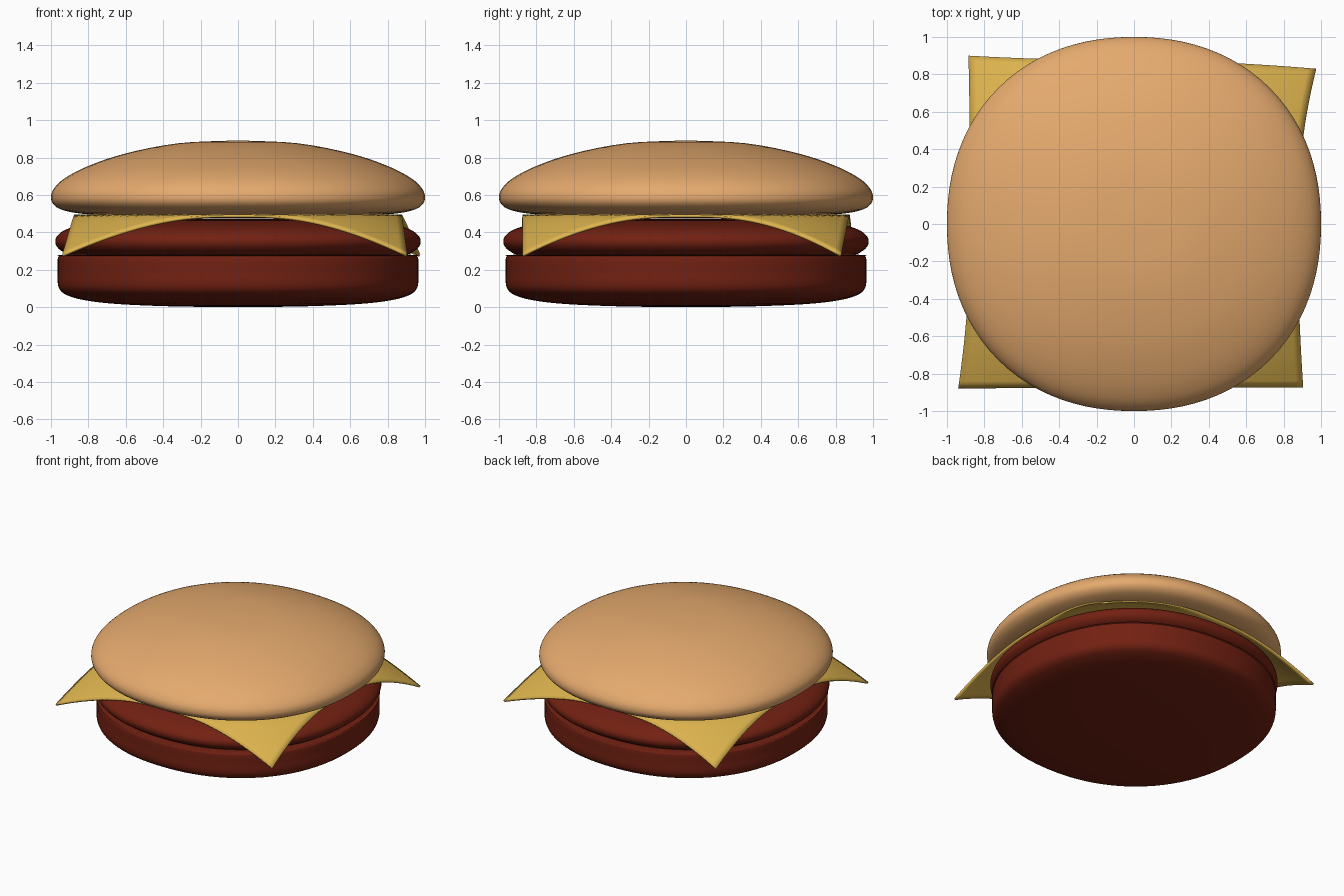
import bpy, bmesh, math
from mathutils import Vector

if "Cube" in bpy.data.objects:
    bpy.data.objects.remove(bpy.data.objects["Cube"])


def material(name, rgb):
    m = bpy.data.materials.new(name)
    m.diffuse_color = (*rgb, 1)
    m.use_nodes = True
    m.node_tree.nodes["Principled BSDF"].inputs["Base Color"].default_value = m.diffuse_color
    return m


def finish(bm, name, mat, angle=50):
    bmesh.ops.recalc_face_normals(bm, faces=bm.faces)
    me = bpy.data.meshes.new(name)
    bm.to_mesh(me)
    bm.free()
    ob = bpy.data.objects.new(name, me)
    bpy.context.collection.objects.link(ob)
    me.materials.append(mat)
    bpy.ops.object.select_all(action='DESELECT')
    ob.select_set(True)
    bpy.context.view_layer.objects.active = ob
    bpy.ops.object.shade_smooth_by_angle(angle=math.radians(angle))
    return ob


def smooth_profile(pts, steps=4):
    # Catmull-Rom curve through the profile points
    p = [Vector(q) for q in pts]
    p = [p[0] * 2 - p[1]] + p + [p[-1] * 2 - p[-2]]
    out = []
    for a, b, c, d in zip(p, p[1:], p[2:], p[3:]):
        for i in range(steps):
            t = i / steps
            out.append(0.5 * (2 * b + (c - a) * t + (2 * a - 5 * b + 4 * c - d) * t * t
                              + (3 * b - a - 3 * c + d) * t ** 3))
    return out + [p[-2]]


def disc(name, pts, mat, n=2.17, segs=96):
    # slightly squared-off round, swept from bottom pole to top pole
    bm = bmesh.new()
    prof = smooth_profile(pts)
    rings = []
    for r, z in prof[1:-1]:
        ring = []
        for i in range(segs):
            a = 2 * math.pi * i / segs
            c, s = math.cos(a), math.sin(a)
            k = r / (abs(c) ** n + abs(s) ** n) ** (1 / n)
            ring.append(bm.verts.new((k * c, k * s, z)))
        rings.append(ring)
    low = bm.verts.new((0, 0, prof[0][1]))
    high = bm.verts.new((0, 0, prof[-1][1]))
    for i in range(segs):
        j = (i + 1) % segs
        bm.faces.new((low, rings[0][j], rings[0][i]))
        bm.faces.new((high, rings[-1][i], rings[-1][j]))
        for a, b in zip(rings, rings[1:]):
            bm.faces.new((a[i], a[j], b[j], b[i]))
    return finish(bm, name, mat)


bread = material("bread", (0.78, 0.40, 0.155))
meat = material("meat", (0.17, 0.015, 0.006))
yellow = material("cheese", (0.72, 0.45, 0.075))

# Lower round
disc("bottom_bun", [(0, 0), (0.35, 0.004), (0.65, 0.017), (0.82, 0.037), (0.91, 0.062),
                    (0.95, 0.09), (0.964, 0.13), (0.964, 0.19), (0.964, 0.255),
                    (0.957, 0.273), (0.935, 0.28), (0.6, 0.28), (0, 0.28)], meat)

# Patty
disc("patty", [(0, 0.275), (0.6, 0.275), (0.88, 0.28), (0.935, 0.295), (0.967, 0.322),
               (0.977, 0.352), (0.965, 0.382), (0.92, 0.415), (0.82, 0.442),
               (0.6, 0.462), (0.3, 0.472), (0, 0.474)], meat)

# Top bun
disc("top_bun", [(0, 0.476), (0.35, 0.478), (0.65, 0.486), (0.84, 0.500), (0.94, 0.520),
                 (0.985, 0.548), (1.0, 0.585), (0.985, 0.633), (0.925, 0.69),
                 (0.80, 0.755), (0.60, 0.822), (0.32, 0.876), (0, 0.892)], bread)

# Cheese slice: flat in the middle, corners drooping and slightly twisted
N, H = 48, 0.875
offset = {(-1, -1): (-0.065, -0.005), (1, -1): (0.03, 0.0),
          (1, 1): (0.10, -0.045), (-1, 1): (-0.01, 0.025)}
bm = bmesh.new()
bmesh.ops.create_grid(bm, x_segments=N, y_segments=N, size=1)
for v in bm.verts:
    u, w = v.co.x, v.co.y
    dx, dy = offset[(1 if u >= 0 else -1, 1 if w >= 0 else -1)]
    k = (u * w) ** 2
    x, y = H * u + dx * k, H * w + dy * k
    over = max(0, math.hypot(H * u, H * w) - 0.88) / (H * math.sqrt(2) - 0.88)
    v.co = (x, y, 0.494 - 0.213 * over ** 1.2)
cheese = finish(bm, "cheese_slice", yellow)
sol = cheese.modifiers.new("thickness", 'SOLIDIFY')
sol.thickness = 0.014
sol.offset = -1
